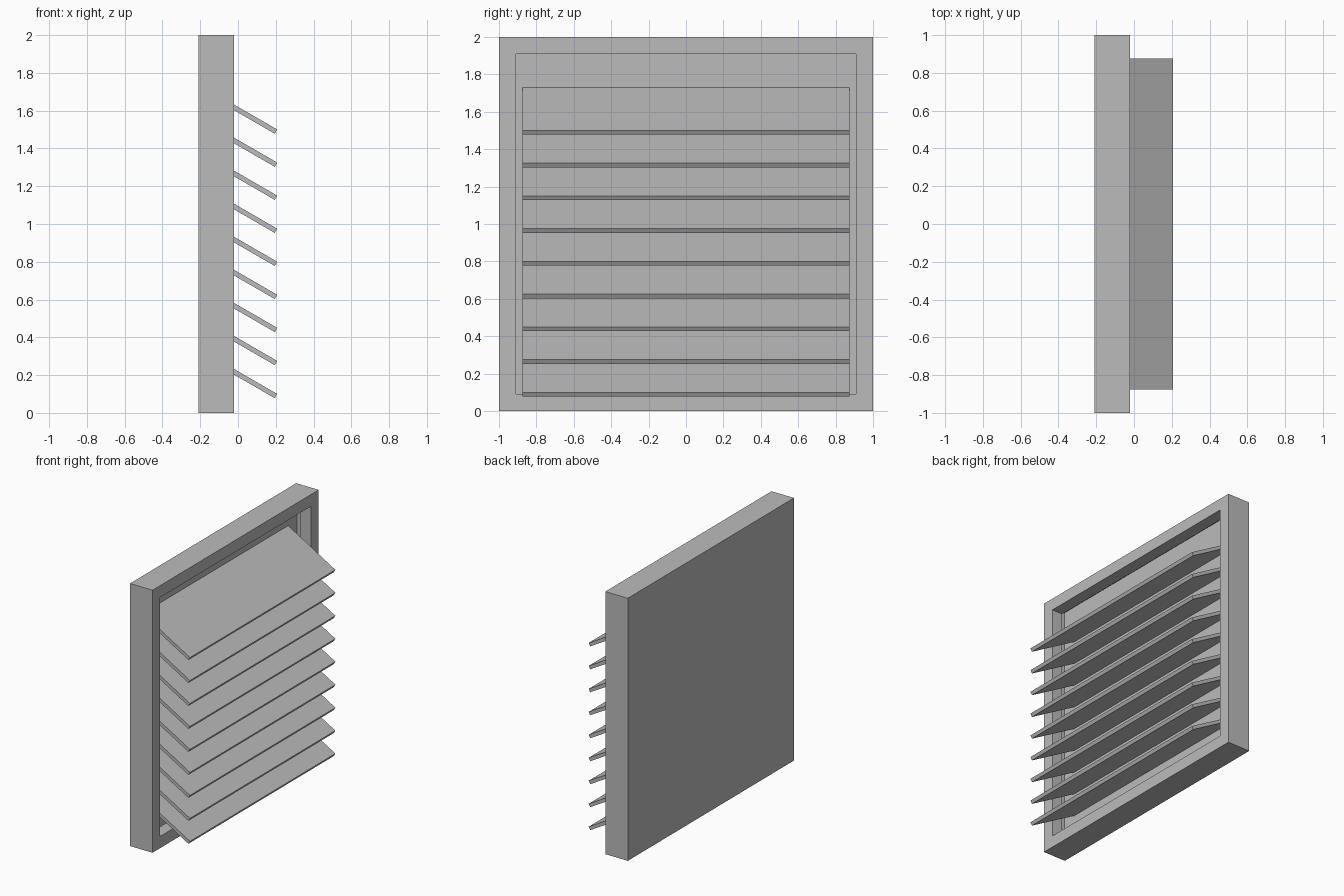
import bpy, bmesh, math
from mathutils import Matrix, Vector

cube = bpy.data.objects.get("Cube")
if cube:
    bpy.data.objects.remove(cube, do_unlink=True)

grey = bpy.data.materials.new("plain_grey")
grey.use_nodes = True
grey.diffuse_color = (0.5, 0.5, 0.5, 1)
grey.node_tree.nodes["Principled BSDF"].inputs["Base Color"].default_value = (0.5, 0.5, 0.5, 1)


def add_object(name, bm):
    bmesh.ops.recalc_face_normals(bm, faces=bm.faces)
    mesh = bpy.data.meshes.new(name)
    bm.to_mesh(mesh)
    bm.free()
    mesh.materials.append(grey)
    obj = bpy.data.objects.new(name, mesh)
    bpy.context.collection.objects.link(obj)
    return obj


# Hollow housing: square loops swept from the back, round the lip, to the inner back
MID_Z = 1.0
BACK, FRONT, LIP_BACK, INNER = -0.21, -0.02, -0.11, -0.19
OUTER, OPENING, POCKET = 1.0, 0.91, 0.98
profile = [(BACK, OUTER), (FRONT, OUTER), (FRONT, OPENING),
           (LIP_BACK, OPENING), (LIP_BACK, POCKET), (INNER, POCKET)]
bm = bmesh.new()
rings = []
for x, half in profile:
    rings.append([bm.verts.new((x, sy * half, MID_Z + sz * half))
                  for sy, sz in ((-1, -1), (1, -1), (1, 1), (-1, 1))])
for a, b in zip(rings, rings[1:]):
    for i in range(4):
        j = (i + 1) % 4
        bm.faces.new((a[i], a[j], b[j], b[i]))
bm.faces.new(rings[0])
bm.faces.new(rings[-1])
add_object("housing", bm)

# Sloping louvre slats, evenly stacked
SLAT_SIZE = Vector((0.46, 1.75, 0.026))
for n in range(9):
    bm = bmesh.new()
    bmesh.ops.create_cube(bm, size=1)
    bmesh.ops.scale(bm, vec=SLAT_SIZE, verts=bm.verts)
    bmesh.ops.transform(bm, matrix=Matrix.Rotation(math.radians(30), 4, "Y"), verts=bm.verts)
    slat = add_object(f"louvre_slat_{n + 1}", bm)
    slat.location = (0.002, 0, 0.204 + 0.175 * n)
